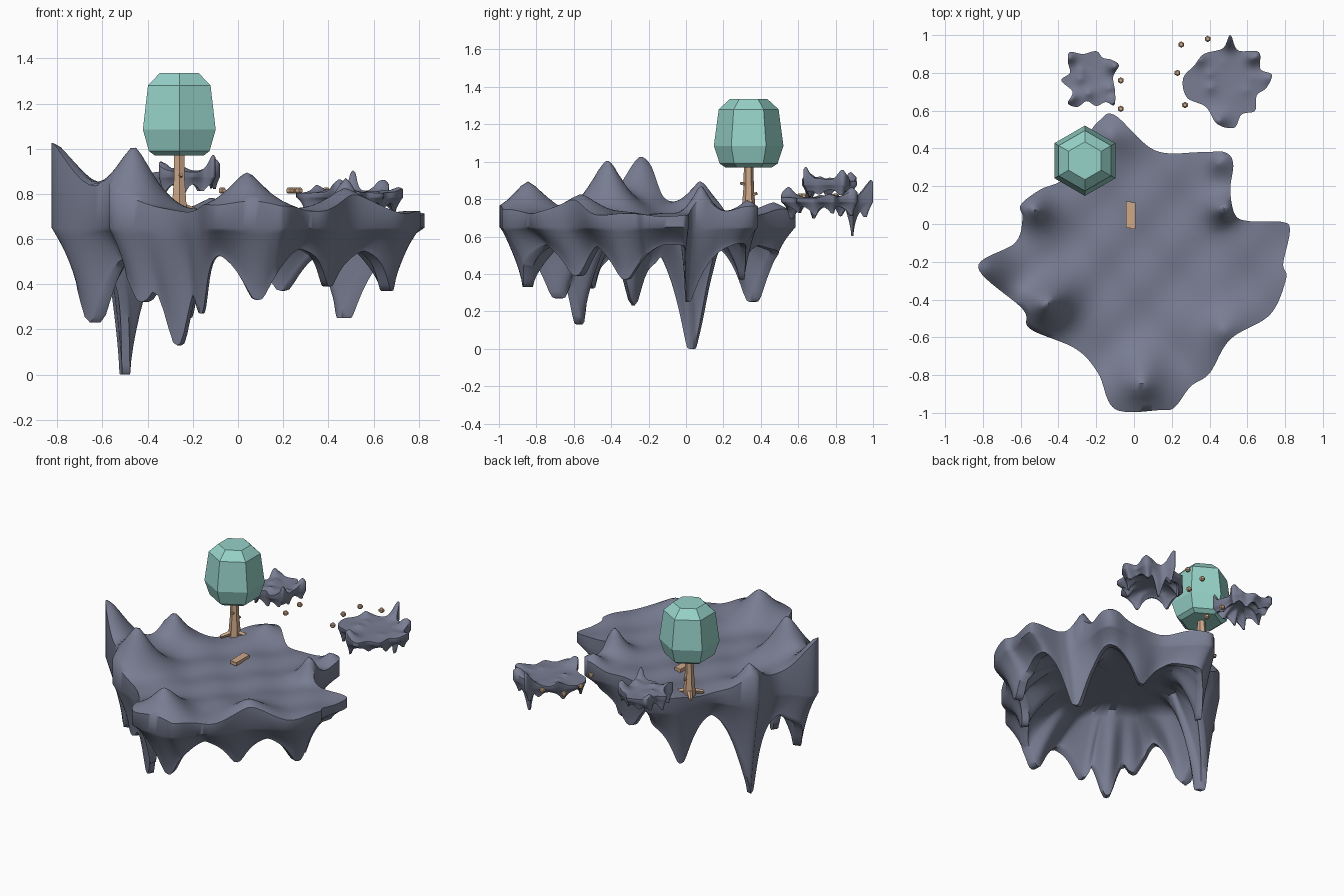
import bpy, bmesh, math, random
from mathutils import Vector, Matrix

if "Cube" in bpy.data.objects:
    bpy.data.objects.remove(bpy.data.objects["Cube"])
random.seed(4)

def material(name, rgb):
    m = bpy.data.materials.new(name)
    m.diffuse_color = (*rgb, 1)
    m.use_nodes = True
    m.node_tree.nodes["Principled BSDF"].inputs["Base Color"].default_value = m.diffuse_color
    return m

ROCK = material("slate_rock", (0.188, 0.205, 0.287))
LEAF = material("pale_teal_leaf", (0.305, 0.645, 0.578))
WOOD = material("tan_wood", (0.61, 0.392, 0.254))

def finish(bm, name, mat, smooth=False):
    bmesh.ops.recalc_face_normals(bm, faces=bm.faces[:])
    me = bpy.data.meshes.new(name)
    bm.to_mesh(me)
    bm.free()
    me.materials.append(mat)
    ob = bpy.data.objects.new(name, me)
    bpy.context.collection.objects.link(ob)
    if smooth:
        bpy.ops.object.select_all(action='DESELECT')
        ob.select_set(True)
        bpy.context.view_layer.objects.active = ob
        bpy.ops.object.shade_smooth_by_angle(angle=math.radians(55))
    return ob

def loft(bm, rings):
    vs = [[bm.verts.new(p) for p in r] for r in rings]
    n = len(vs[0])
    for a, b in zip(vs, vs[1:]):
        for i in range(n):
            j = (i + 1) % n
            bm.faces.new((a[i], a[j], b[j], b[i]))
    bm.faces.new(vs[0])
    bm.faces.new(vs[-1])

def closed_curve(pts, k):
    # Catmull-Rom through the outline points
    out, n = [], len(pts)
    P = [Vector(p) for p in pts]
    for i in range(n):
        a, b, c, d = (P[(i + o) % n] for o in (-1, 0, 1, 2))
        for s in range(k):
            t = s / k
            out.append(0.5 * (2*b + (c - a)*t + (2*a - 5*b + 4*c - d)*t*t
                              + (3*b - a - 3*c + d)*t**3))
    return out

def height(x, y, base, peaks, wave, freq):
    # base level plus pointed bumps and gentle waves
    lift = 0
    for px, py, pz, s in peaks:
        lift += (pz - base) * math.exp(-(math.hypot(x - px, y - py) / s) ** 1.5)
    return base + lift + wave * math.sin(x*freq + 1) * math.sin(y*freq*.9)

def island(name, outline, centre, base, peaks, spikes, w, wall_z, arch_z, under, wave, freq, k):
    c = Vector(centre)
    rim = closed_curve(outline, k)
    n = len(rim)
    at = lambda i, f: c + (rim[i] - c) * f
    # lower edge of the skirt: pulled down near every spike
    low = [arch_z] * n
    for sx, sy, sz in spikes:
        near = min(range(n), key=lambda i: (at(i, .86) - Vector((sx, sy))).length)
        for i in range(n):
            u = max(0, (at(i, .86) - at(near, .86)).length - w * .22) / w
            low[i] = min(low[i], arch_z - (arch_z - sz) * math.exp(-u**1.15))
    low = [(low[i-1] + 4*low[i] + low[(i+1) % n]) / 6 for i in range(n)]
    rings = []
    # top surface
    for f in [.01] + [q / 24 for q in range(1, 25)]:
        rings.append([(*at(i, f), height(*at(i, f), base, peaks, wave, freq)) for i in range(n)])
    # outer wall and spikes, then hollow inside
    rings.append([(*rim[i], wall_z) for i in range(n)])
    for q in range(1, 11):
        t = q / 10
        f = 1 - .13 * (1 - (1 - t)**1.35)
        rings.append([(*at(i, f), wall_z + (low[i] - wall_z) * t) for i in range(n)])
    for q in range(10, -1, -1):
        t = q / 10
        f = .81 - .27 * (1 - t)**1.5
        rings.append([(*at(i, f), under + (low[i] - under) * t) for i in range(n)])
    for f in (.4, .01):
        rings.append([(*at(i, f), under + .01) for i in range(n)])
    bm = bmesh.new()
    loft(bm, rings)
    return finish(bm, name, ROCK, True)

# main island
main = [(-.1, .575), (.11, .39), (.35, .38), (.48, .38), (.525, .32), (.51, .18),
        (.535, .05), (.61, .015), (.79, .01), (.825, -.04), (.79, -.21), (.805, -.29),
        (.72, -.48), (.51, -.61), (.4, -.79), (.3, -.86), (.215, -.97), (.14, -.985),
        (-.1, -.98), (-.19, -.79), (-.31, -.66), (-.55, -.555), (-.59, -.45),
        (-.825, -.23), (-.63, -.1), (-.59, .03), (-.6, .1), (-.5, .18), (-.36, .25),
        (-.25, .46), (-.18, .55)]
main_peaks = [(-.82, -.24, 1.03, .18), (-.46, -.42, 1.0, .13), (-.53, .08, .9, .1),
              (.04, -.85, .9, .13), (.47, -.56, .83, .13), (.48, .08, .87, .07),
              (.46, .33, .8, .08), (-.12, .47, .79, .1)]
main_spikes = [(-.64, -.28, .22), (-.5, .04, 0), (-.27, -.58, .13), (-.4, -.49, .32),
               (.1, -.94, .33), (-.2, .36, .25), (.47, 0, .25), (.7, -.34, .37),
               (.2, .26, .37), (.38, -.58, .39), (-.13, -.68, .27)]
island("main_island", main, (0, -.1), .715, main_peaks, main_spikes,
       .095, .65, .58, .64, .01, 17, 10)

# two small floating islands with random bumps and spikes
def small(name, outline, centre, base, peaks, deep, extra):
    cx, cy = centre
    spikes = [(cx + (x - cx) * .86, cy + (y - cy) * .86,
               base - deep * random.uniform(.65, 1)) for x, y in outline[::2]]
    bumps = [(cx + (x - cx) * s, cy + (y - cy) * s, base + random.uniform(-.012, .035), .035)
             for x, y in outline[::2] for s in [random.uniform(.35, .85)]]
    island(name, outline, centre, base, peaks + bumps, spikes + extra, .028, base - .02,
           base - .04, base - .02, 0, 1, 12)

small("small_island_left",
      [(-.35, .86), (-.34, .91), (-.27, .9), (-.2, .915), (-.165, .88), (-.12, .87), (-.08, .84),
       (-.11, .78), (-.1, .7), (-.105, .63), (-.15, .645), (-.2, .625), (-.25, .65), (-.3, .62),
       (-.35, .64), (-.325, .7), (-.385, .76), (-.34, .8)],
      (-.22, .77), .895, [(-.11, .64, .975, .03), (-.34, .88, .945, .035), (-.35, .65, .93, .03),
                          (-.1, .84, .935, .035)],
      .105, [])
small("small_island_right",
      [(.51, 1.0), (.55, .92), (.66, .91), (.67, .82), (.73, .79), (.7, .72), (.65, .68),
       (.64, .6), (.57, .58), (.53, .51), (.44, .53), (.38, .62), (.28, .67), (.26, .77),
       (.32, .84), (.37, .9), (.47, .93)],
      (.48, .75), .805, [(.51, .99, .9, .045), (.45, .55, .87, .05), (.65, .89, .85, .04),
                         (.71, .77, .83, .04), (.35, .87, .84, .04)],
      .115, [(.55, .89, .6)])

# tree crown: stacked six-sided rings
TX, TY = -.26, .335
def hexring(r, z, n=6, x=TX, y=TY):
    return [(x + r * math.sin(2*math.pi*i/n), y + r * math.cos(2*math.pi*i/n), z) for i in range(n)]
bm = bmesh.new()
loft(bm, [hexring(r, z) for r, z in
          ((.125, .97), (.155, .99), (.186, 1.085), (.16, 1.28), (.1, 1.335))])
finish(bm, "tree_crown", LEAF)

# trunk
bm = bmesh.new()
loft(bm, [hexring(r, z) for r, z in ((.042, .68), (.036, .76), (.028, .86), (.025, 1.0))])
finish(bm, "tree_trunk", WOOD)

# roots and branch stubs: tapered rods
def rod(name, a, b, r1, r2):
    a, b = Vector(a), Vector(b)
    bm = bmesh.new()
    rot = (b - a).to_track_quat('Z', 'Y').to_matrix().to_4x4()
    bmesh.ops.create_cone(bm, cap_ends=True, segments=5, radius1=r1, radius2=r2,
                          depth=(b - a).length, matrix=Matrix.Translation((a + b) / 2) @ rot)
    finish(bm, name, WOOD)
for i, an in enumerate((20, 130, 230)):
    an = math.radians(an)
    rod(f"root_{i}", (TX, TY, .745),
        (TX + .09 * math.cos(an), TY + .09 * math.sin(an), .72), .02, .012)
for i, (dy, z) in enumerate(((-.045, .885), (.045, .83))):
    rod(f"branch_stub_{i}", (TX, TY, z - .01), (TX + .01, TY + dy, z), .01, .008)

# plank lying on the ground
pz = height(-.02, .045, .715, main_peaks, .01, 17) + .012
for i, (dx, dy) in enumerate(((-.012, .004), (.012, -.002))):
    bm = bmesh.new()
    bmesh.ops.create_cube(bm, size=1, matrix=Matrix.Translation((-.018 + dx, .045 + dy, pz))
                          @ Matrix.Diagonal((.026, .14, .022, 1)))
    finish(bm, f"plank_{i}", WOOD)

# floating stepping pebbles
for i, (x, y) in enumerate(((-.07, .76), (-.07, .61), (.27, .63), (.23, .8), (.25, .95), (.39, .98))):
    bm = bmesh.new()
    loft(bm, [hexring(r, .815 + z, 6, x, y) for r, z in
              ((.01, -.014), (.017, -.007), (.017, .007), (.01, .014))])
    finish(bm, f"pebble_{i}", WOOD)
